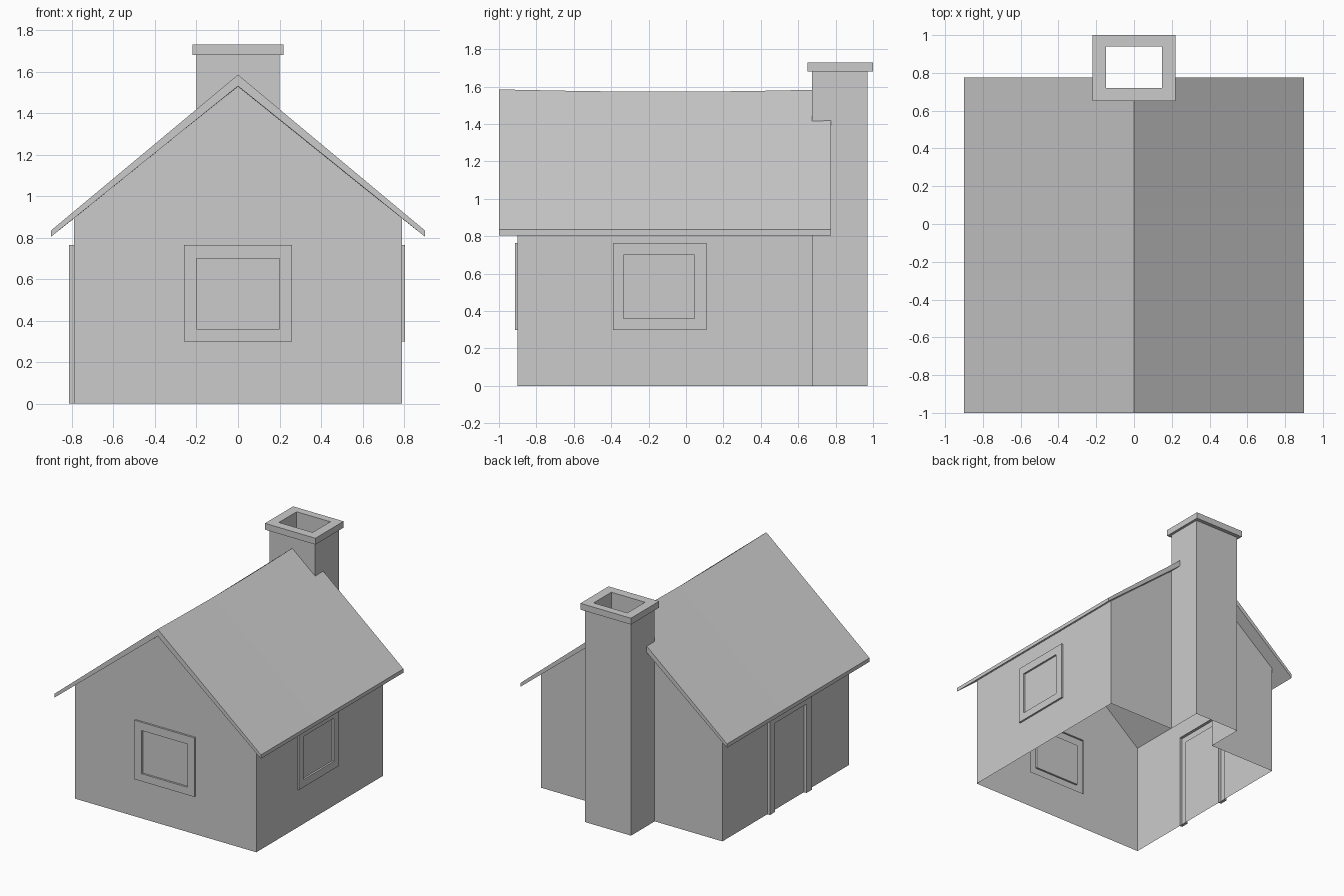
import bpy, bmesh
from mathutils import Vector

if "Cube" in bpy.data.objects:
    bpy.data.objects.remove(bpy.data.objects["Cube"])

HW, YF, YB = 0.79, -0.90, 0.675        # wall half width, front and back
CX, CY = 0.20, 0.97                    # chimney half width and back
RIDGE, SLOPE = 1.53, 0.806             # roof underside


def under(x):
    return RIDGE - SLOPE * abs(x)


def finish(bm, name):
    mesh = bpy.data.meshes.new(name)
    bm.to_mesh(mesh)
    bm.free()
    obj = bpy.data.objects.new(name, mesh)
    bpy.context.collection.objects.link(obj)
    return obj


def add_faces(bm, *polys):
    for poly in polys:
        bm.faces.new([bm.verts.new(p) for p in poly])


def wall(name, pts, axis=0, outer=None, inner=None, push=None):
    """Flat wall; outer/inner are (a0, a1, z0, z1) of a raised frame ring."""
    bm = bmesh.new()
    add_faces(bm, pts)
    if outer:
        for box in (outer, inner):
            for i, value in enumerate(box):
                n = Vector((0, 0, 0))
                n[axis if i < 2 else 2] = 1
                if i >= 2 and value <= 0:
                    continue
                bmesh.ops.bisect_plane(bm, geom=bm.verts[:] + bm.edges[:] + bm.faces[:],
                                       plane_co=n * value, plane_no=n)

        def inside(f, b):
            c = f.calc_center_bounds()
            return b[0] < c[axis] < b[1] and b[2] < c.z < b[3]

        ring = [f for f in bm.faces if inside(f, outer) and not inside(f, inner)]
        ext = bmesh.ops.extrude_face_region(bm, geom=ring)["geom"]
        bmesh.ops.translate(bm, vec=push, verts=[v for v in ext if isinstance(v, bmesh.types.BMVert)])
        old = [f for f in ring if f.is_valid]
        if old:
            bmesh.ops.delete(bm, geom=old, context='FACES')
    return finish(bm, name)


# Front gable wall with window
eave = under(HW)
wall("front_wall", [(-HW, YF, 0), (HW, YF, 0), (HW, YF, eave), (0, YF, RIDGE), (-HW, YF, eave)],
     0, (-0.26, 0.26, 0.30, 0.765), (-0.20, 0.20, 0.36, 0.70), (0, -0.015, 0))

# Right wall with window
wall("right_wall", [(HW, YF, 0), (HW, YB, 0), (HW, YB, eave), (HW, YF, eave)],
     1, (-0.39, 0.11, 0.30, 0.765), (-0.335, 0.045, 0.36, 0.70), (0.015, 0, 0))

# Left wall with door
wall("left_wall", [(-HW, YB, 0), (-HW, YF, 0), (-HW, YF, eave), (-HW, YB, eave)],
     1, (-0.405, 0.115, -1, 0.765), (-0.34, 0.05, -1, 0.70), (-0.023, 0, 0))

# Back wall on each side of the chimney
for s, side in ((-1, "left"), (1, "right")):
    pts = [(s * HW, YB, 0), (s * CX, YB, 0), (s * CX, YB, under(CX)), (s * HW, YB, eave)]
    wall("back_wall_" + side, pts if s > 0 else pts[::-1])

# Roof slab with a slightly sagging ridge
bm = bmesh.new()
loops = []
for y, sag in ((-1, 0), (-0.65, 0.007), (-0.3, 0.012), (0.08, 0.012), (0.43, 0.007), (0.775, 0)):
    prof = [(-0.9, 0.835), (0, 1.585 - sag), (0.9, 0.835), (0.9, 0.805), (0, RIDGE - sag), (-0.9, 0.805)]
    loops.append([bm.verts.new((x, y, z)) for x, z in prof])
for a, b in zip(loops, loops[1:]):
    for i in range(6):
        j = (i + 1) % 6
        bm.faces.new((a[i], a[j], b[j], b[i]))
for lp in (loops[0], loops[-1]):
    bm.faces.new((lp[0], lp[1], lp[4], lp[5]))
    bm.faces.new((lp[1], lp[2], lp[3], lp[4]))
bmesh.ops.recalc_face_normals(bm, faces=bm.faces[:])
roof = finish(bm, "roof")

# Notch in the roof for the chimney
bm = bmesh.new()
bmesh.ops.create_cube(bm, size=1)
for v in bm.verts:
    v.co = (v.co.x * 2 * CX, YB + (v.co.y + 0.5) * 0.5, 1.3 + v.co.z)
cutter = finish(bm, "chimney_notch_cutter")
cutter.hide_render = True
cutter.hide_set(True)
mod = roof.modifiers.new("notch", 'BOOLEAN')
mod.operation, mod.solver, mod.object = 'DIFFERENCE', 'EXACT', cutter

# Chimney shaft, open to the room below the roof
CAPB, CAPT = 1.68, 1.73
bm = bmesh.new()
add_faces(bm,
          [(CX, YB, 0), (CX, CY, 0), (CX, CY, CAPB), (CX, YB, CAPB)],
          [(CX, CY, 0), (-CX, CY, 0), (-CX, CY, CAPB), (CX, CY, CAPB)],
          [(-CX, CY, 0), (-CX, YB, 0), (-CX, YB, CAPB), (-CX, CY, CAPB)],
          [(-CX, YB, under(CX)), (CX, YB, under(CX)), (CX, YB, CAPB), (0, YB, CAPB), (-CX, YB, CAPB)])
bmesh.ops.remove_doubles(bm, verts=bm.verts[:], dist=1e-4)
finish(bm, "chimney")

# Chimney cap and flue as one swept section
bm = bmesh.new()
rings = []
for hx, y0, y1, z in ((CX, YB, CY, CAPB), (0.22, 0.65, 1.0, CAPB), (0.22, 0.65, 1.0, CAPT),
                      (0.147, 0.72, 0.94, CAPT), (0.147, 0.72, 0.94, 1.45)):
    rings.append([bm.verts.new(p) for p in ((-hx, y0, z), (hx, y0, z), (hx, y1, z), (-hx, y1, z))])
for a, b in zip(rings, rings[1:]):
    for i in range(4):
        j = (i + 1) % 4
        bm.faces.new((a[i], a[j], b[j], b[i]))
finish(bm, "chimney_cap")
